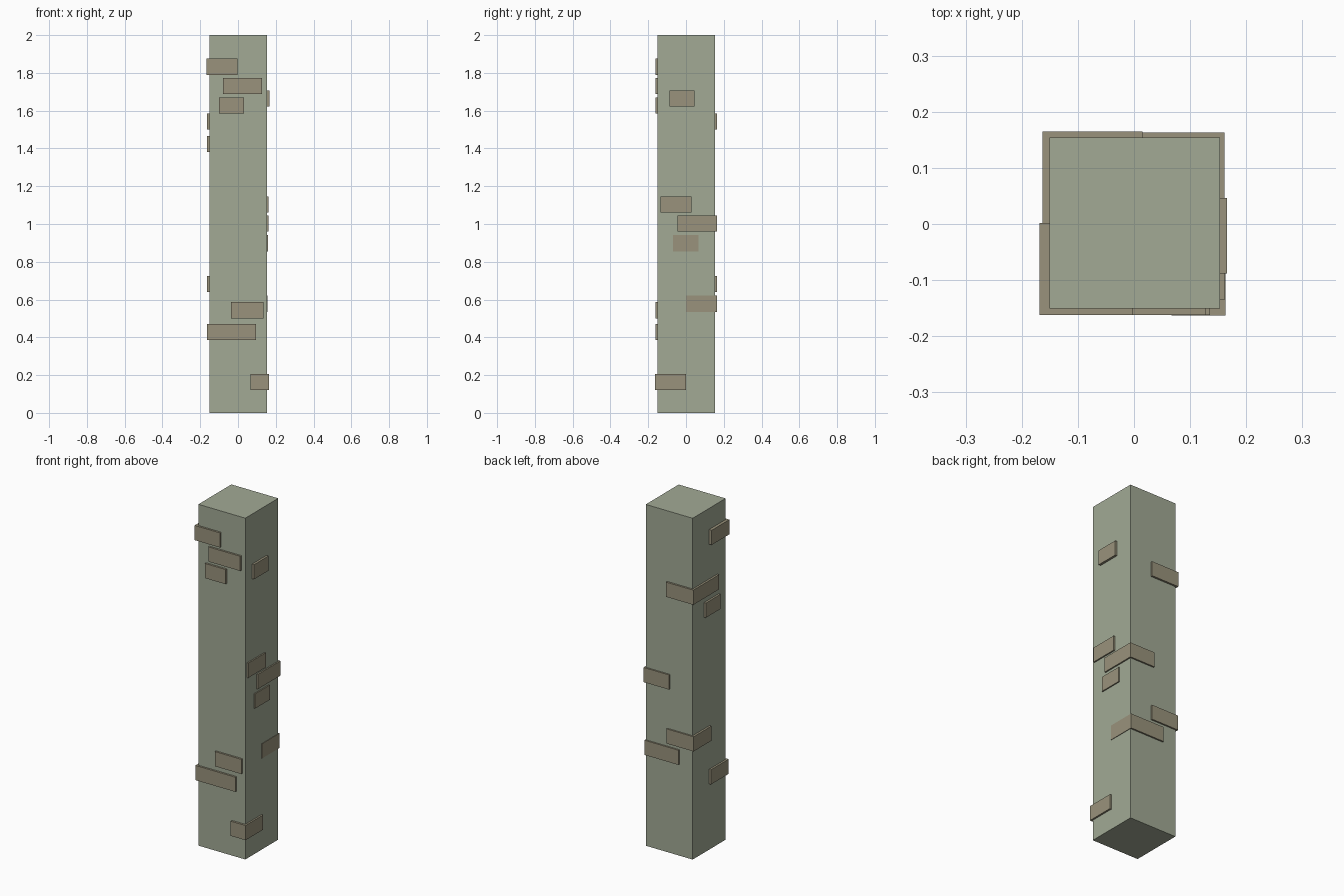
import bpy
from mathutils import Vector

if "Cube" in bpy.data.objects:
    bpy.data.objects.remove(bpy.data.objects["Cube"])


def material(name, rgb):
    m = bpy.data.materials.new(name)
    m.diffuse_color = (*rgb, 1)
    m.use_nodes = True
    m.node_tree.nodes["Principled BSDF"].inputs["Base Color"].default_value = m.diffuse_color
    return m


stone = material("stone", (0.36, 0.40, 0.30))
brick = material("brick", (0.32, 0.29, 0.20))


def box(name, x, y, z, mat):
    lo, hi = Vector((x[0], y[0], z[0])), Vector((x[1], y[1], z[1]))
    bpy.ops.mesh.primitive_cube_add(size=1, location=(lo + hi) / 2)
    ob = bpy.context.object
    ob.name = name
    ob.scale = hi - lo
    bpy.ops.object.transform_apply(location=False, rotation=False, scale=True)
    ob.data.materials.append(mat)
    return ob


# Square pillar
box("pillar", (-0.151, 0.153), (-0.151, 0.154), (0, 2), stone)

H = 0.086  # brick height

# Bricks on a single face, set into the pillar: name, x range, y range, bottom z
face_bricks = [
    ("front_brick_upper", (-0.079, 0.128), (-0.162, -0.08), 1.688),
    ("front_brick_upper_small", (-0.101, 0.033), (-0.162, -0.08), 1.585),
    ("front_brick_lower", (-0.037, 0.135), (-0.162, -0.08), 0.50),
    ("right_brick_upper", (0.08, 0.166), (-0.088, 0.046), 1.621),
    ("right_brick_middle_top", (0.08, 0.161), (-0.135, 0.028), 1.06),
    ("right_brick_middle_low", (0.08, 0.160), (-0.070, 0.067), 0.855),
    ("left_brick_upper", (-0.163, -0.08), (-0.088, 0.049), 1.38),
]

# Bricks wrapping a pillar corner
corner_bricks = [
    ("front_left_brick_top", (-0.168, -0.003), (-0.162, 0.002), 1.79),
    ("front_left_brick_lower", (-0.163, 0.096), (-0.162, 0.002), 0.385),
    ("front_right_brick_base", (0.067, 0.163), (-0.163, 0.0), 0.12),
    ("back_left_brick_upper", (-0.163, 0.015), (-0.075, 0.165), 1.50),
    ("back_left_brick_lower", (-0.163, 0.013), (-0.002, 0.163), 0.64),
    ("back_right_brick_middle", (-0.004, 0.161), (-0.046, 0.163), 0.96),
    ("back_right_brick_lower", (-0.065, 0.156), (0.0, 0.163), 0.535),
]

for name, x, y, z in face_bricks + corner_bricks:
    box(name, x, y, (z, z + H), brick)
